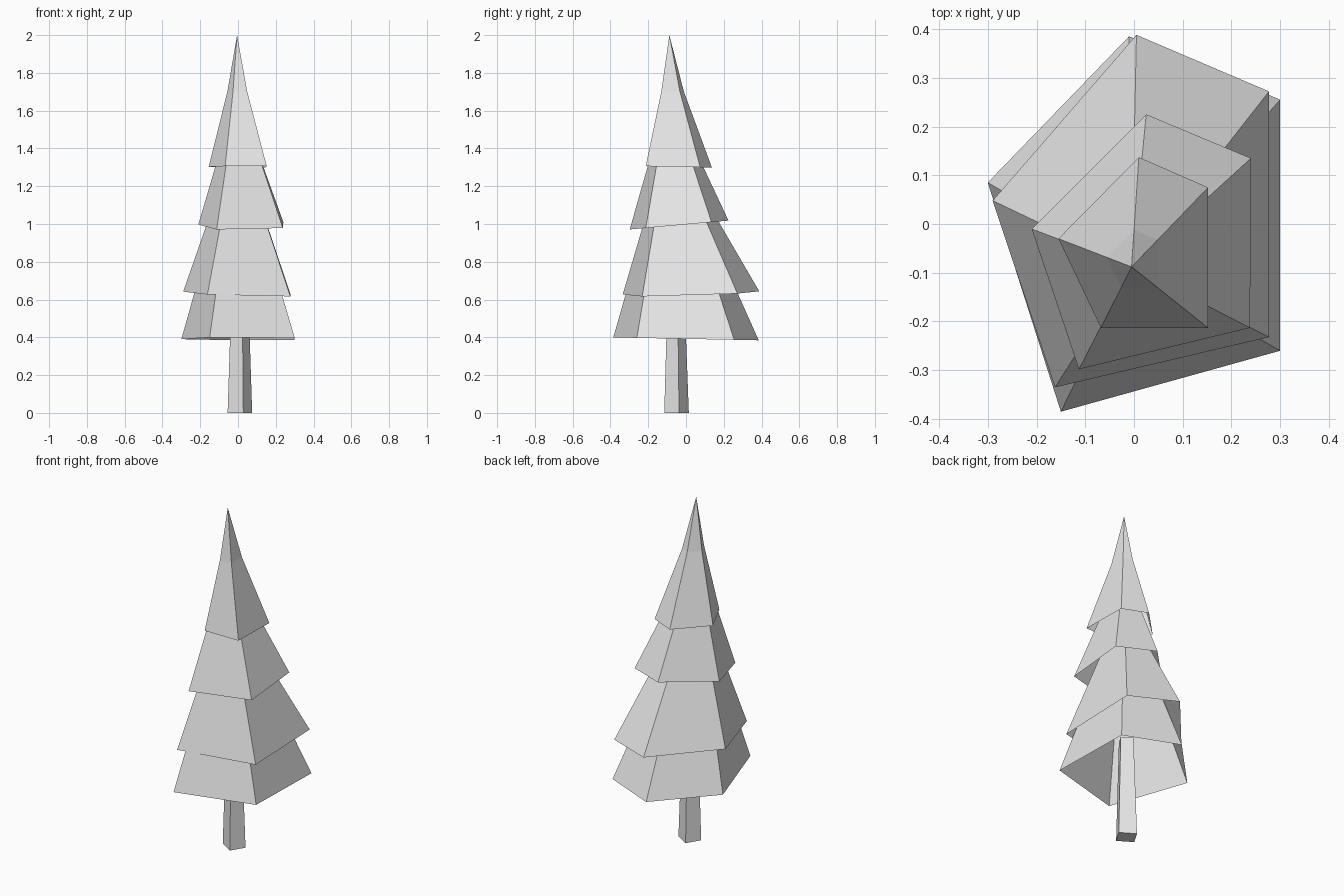
import bpy
from mathutils import Vector

cube = bpy.data.objects.get("Cube")
if cube:
    bpy.data.objects.remove(cube, do_unlink=True)

grey = bpy.data.materials.new("plain_grey")
grey.use_nodes = True
colour = (0.8, 0.8, 0.8, 1)
grey.diffuse_color = colour
grey.node_tree.nodes["Principled BSDF"].inputs["Base Color"].default_value = colour

AXIS = Vector((-0.005, -0.088, 0))  # line the foliage tapers towards


def add_mesh(name, verts, faces):
    mesh = bpy.data.meshes.new(name)
    mesh.from_pydata(verts, [], faces)
    mesh.materials.append(grey)
    obj = bpy.data.objects.new(name, mesh)
    bpy.context.collection.objects.link(obj)


def tier(name, corners, base, tilt, rise, height):
    """Hollow skirt: tilted pentagon hem, narrow waist, pointed tip."""
    hem = [Vector((x, y, base + tilt[0] * x + tilt[1] * y)) for x, y in corners]
    waist = []
    for p in hem:
        q = AXIS.lerp(Vector((p.x, p.y, 0)), 0.34)
        q.z = base + rise
        waist.append(q)
    tip = Vector((AXIS.x, AXIS.y, base + height))
    n = len(hem)
    faces = [(i, (i + 1) % n, n + (i + 1) % n, n + i) for i in range(n)]
    faces += [(n + i, n + (i + 1) % n, 2 * n) for i in range(n)]
    add_mesh(name, hem + waist + [tip], faces)


# Foliage, corners run anticlockwise from back left of the model
tier("bottom_branches", [(0.3, 0.255), (-0.01, 0.385), (-0.3, 0.085),
     (-0.15, -0.385), (0.3, -0.26)], 0.392, (0, -0.02), 0.69, 1.2)
tier("lower_branches", [(0.277, 0.272), (0.005, 0.388), (-0.29, 0.048),
     (-0.162, -0.335), (0.277, -0.232)], 0.632, (-0.03, 0.03), 0.55, 0.97)
tier("upper_branches", [(0.24, 0.135), (0.025, 0.225), (-0.21, -0.01),
     (-0.113, -0.298), (0.238, -0.213)], 0.998, (0, 0.09), 0.46, 0.81)
tier("top_branches", [(0.152, 0.075), (0.01, 0.137), (-0.155, -0.03),
     (-0.068, -0.213), (0.152, -0.213)], 1.302, (0, -0.02), 0.4, 0.698)

# Trunk: turned square post, tapering up into the foliage
foot = [Vector(p) for p in ((0.028, -0.115, 0), (0.075, -0.037, 0),
                            (-0.008, 0.015, 0), (-0.055, -0.063, 0))]
pivot = Vector((0.01, -0.06, 0))
top = [pivot.lerp(p, 0.7) + Vector((0, 0, 0.6)) for p in foot]
sides = [(i, (i + 1) % 4, 4 + (i + 1) % 4, 4 + i) for i in range(4)]
add_mesh("trunk", foot + top, sides + [(3, 2, 1, 0), (4, 5, 6, 7)])
